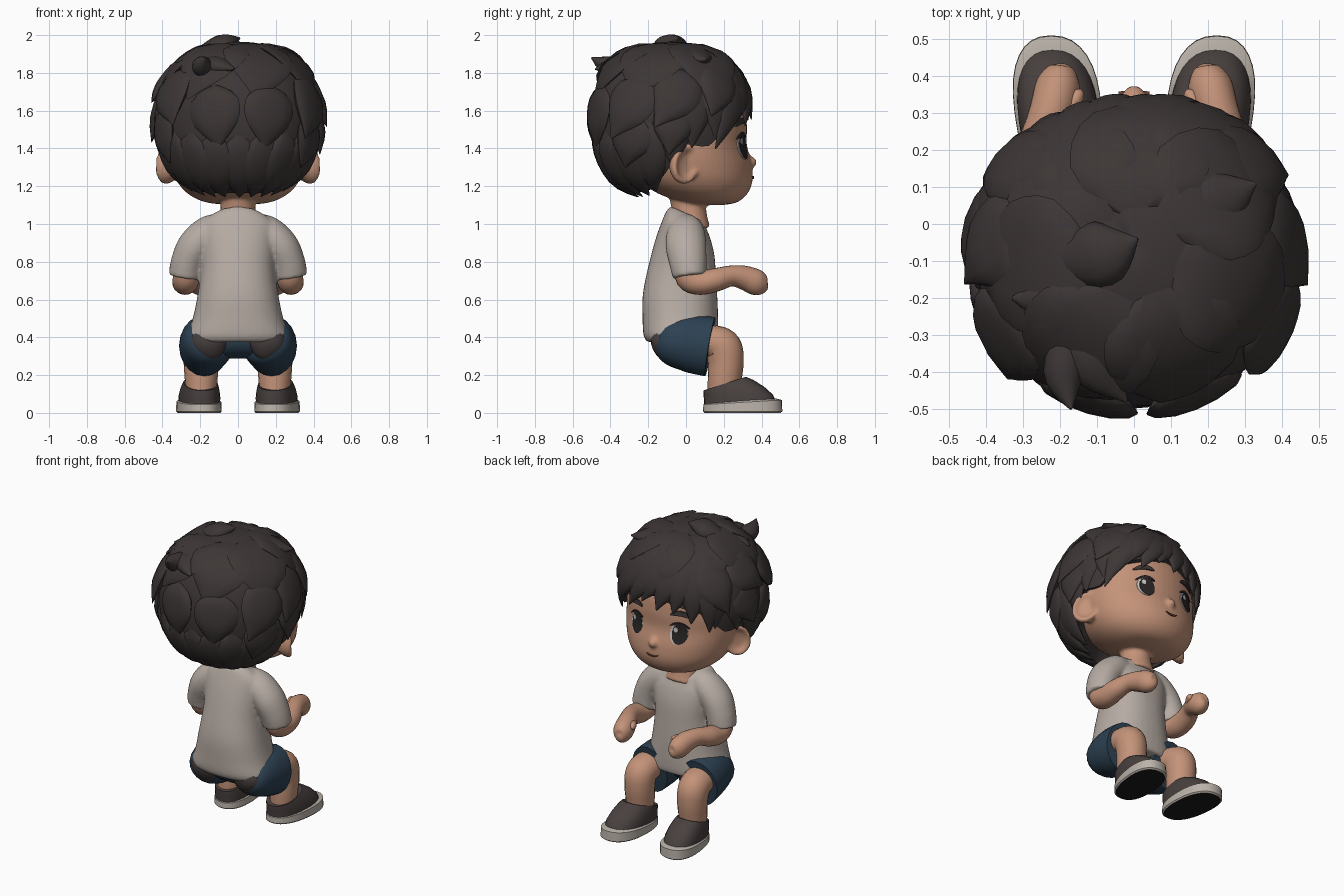
import bpy, bmesh, math, random
from mathutils import Vector as V

if "Cube" in bpy.data.objects:
    bpy.data.objects.remove(bpy.data.objects["Cube"])

random.seed(4)
TAU = math.tau
X, Y, Z = V((1, 0, 0)), V((0, 1, 0)), V((0, 0, 1))

def mat(name, r, g, b):
    m = bpy.data.materials.new(name)
    m.diffuse_color = (r, g, b, 1)
    m.use_nodes = True
    m.node_tree.nodes["Principled BSDF"].inputs["Base Color"].default_value = m.diffuse_color
    return m

HAIR = mat("dark hair", .046, .037, .036)
SKIN = mat("skin", .55, .29, .19)
SHIRT = mat("warm grey cloth", .47, .41, .37)
BLUE = mat("navy cloth", .026, .053, .085)
SHOE = mat("charcoal canvas", .065, .052, .05)
SOLE = mat("cream rubber", .5, .45, .4)
BLACK = mat("black rubber", .012, .011, .011)
EYE = mat("dark eye", .022, .018, .018)
WHITE = mat("eye white", .6, .58, .56)
LIP = mat("lip line", .16, .06, .045)

def select(obs):
    bpy.ops.object.select_all(action='DESELECT')
    for o in obs:
        o.select_set(True)
    bpy.context.view_layer.objects.active = obs[0]

def loft(name, rings, mats, rule=None, angle=40):
    """Skin a list of closed rings, close the ends and shade by angle."""
    bm = bmesh.new()
    rows = [[bm.verts.new(p) for p in r] for r in rings]
    n = len(rows[0])
    for a, b in zip(rows, rows[1:]):
        for i in range(n):
            bm.faces.new((a[i], a[(i + 1) % n], b[(i + 1) % n], b[i]))
    bm.faces.new(rows[0][::-1])
    bm.faces.new(rows[-1])
    bmesh.ops.recalc_face_normals(bm, faces=bm.faces)
    for f in bm.faces:
        f.material_index = rule(f.calc_center_median()) if rule else 0
    me = bpy.data.meshes.new(name)
    bm.to_mesh(me)
    bm.free()
    for m in mats:
        me.materials.append(m)
    ob = bpy.data.objects.new(name, me)
    bpy.context.collection.objects.link(ob)
    select([ob])
    bpy.ops.object.shade_smooth_by_angle(angle=math.radians(angle))
    return ob

def fuse(obs, voxel, smooth):
    """Join overlapping parts into one smooth skin."""
    select(obs)
    bpy.ops.object.join()
    r = obs[0].modifiers.new("fuse", 'REMESH')
    r.mode, r.voxel_size, r.use_smooth_shade = 'VOXEL', voxel, True
    obs[0].modifiers.new("soften", 'SMOOTH').iterations = smooth

def ring(c, u, v, a, b, n=24, p=2):
    """Superellipse ring around c in the plane of u and v."""
    cs = [(math.cos(TAU * i / n), math.sin(TAU * i / n)) for i in range(n)]
    return [c + u * a * math.copysign(abs(k) ** (2 / p), k) + v * b * math.copysign(abs(s) ** (2 / p), s) for k, s in cs]

def spline(pts, t):
    """Catmull-Rom sample over tuples of any length, t in 0..1."""
    f = t * (len(pts) - 1)
    i = min(int(f), len(pts) - 2)
    f -= i
    q = [pts[max(0, min(len(pts) - 1, i + k))] for k in (-1, 0, 1, 2)]
    return [.5 * (2 * b + (c - a) * f + (2 * a - 5 * b + 4 * c - d) * f * f + (3 * b - a - 3 * c + d) * f ** 3)
            for a, b, c, d in zip(*q)]

def tube(name, pts, m, ref=X, steps=5, n=20):
    """Limb along (x, y, z, radius_a, radius_b) stations."""
    N = (len(pts) - 1) * steps
    s = [spline(pts, i / N) for i in range(N + 1)]
    rings = []
    for i, q in enumerate(s):
        T = (V(s[min(i + 1, N)][:3]) - V(s[max(i - 1, 0)][:3])).normalized()
        u = (ref - T * T.dot(ref)).normalized()
        rings.append(ring(V(q[:3]), u, T.cross(u), max(q[3], .003), max(q[4], .003), n))
    return loft(name, rings, [m])

def stack(pts, steps=4, n=40, p=2, tilt=0):
    """Horizontal rings from (z, rx, cy, ry) stations."""
    N = (len(pts) - 1) * steps
    q = [spline(pts, i / N) for i in range(N + 1)]
    return [ring(V((0, c, z)), X, Y + Z * tilt * i / N, max(a, .01), max(b, .01), n, p) for i, (z, a, c, b) in enumerate(q)]

# Head, neck, nose and cupped ears
HEAD = [(1.10, .03, .14, .05), (1.115, .17, .13, .14), (1.16, .265, .09, .235), (1.23, .325, .055, .297),
        (1.32, .355, .035, .312), (1.42, .365, .03, .292), (1.53, .36, .025, .297), (1.64, .33, .02, .28),
        (1.76, .22, .01, .19)]
head = [loft("head", stack(HEAD, 4, 56), [SKIN]),
        tube("neck", [(0, .03, .97, .115, .1), (0, .02, 1.05, .095, .09), (0, 0, 1.2, .09, .1)], SKIN),
        tube("nose", [(0, .32, 1.37, .01, .01), (0, .342, 1.34, .026, .02), (0, .352, 1.322, .028, .022),
                      (0, .335, 1.295, .015, .01)], SKIN)]
for s in (1, -1):
    d, t = V((s * .8, .6, 0)), V((-s * .6, .8, 0))
    head.append(loft("ear", [ring(V((s * .34, -.03, 1.315)) + d * o, t, Z + t * .1, .088 * k, .104 * k) for o, k in
                ((-.03, .6), (.015, .9), (.04, 1), (.058, .97), (.064, .86), (.056, .72), (.042, .55), (.038, .2))], [SKIN]))
fuse(head, .01, 4)

def face_y(x, z):
    for i, (a, b) in enumerate(zip(HEAD, HEAD[1:])):
        if a[0] <= z <= b[0]:
            q = spline(HEAD, (i + (z - a[0]) / (b[0] - a[0])) / (len(HEAD) - 1))
            return q[2] + q[3] * math.sqrt(max(0, 1 - (x / q[1]) ** 2))

def patch(name, cx, cz, rx, rz, m, off, tilt=0, bend=0):
    """Thin painted oval that follows the face."""
    rings = []
    for k in (1, .75, .5, .25, .04):
        r = [(rx * k * math.cos(TAU * i / 24), rz * k * math.sin(TAU * i / 24)) for i in range(24)]
        r = [(cx + a, cz + b + tilt * a + bend * a * a) for a, b in r]
        rings.append([V((a, face_y(a, b) + off, b)) for a, b in r])
    loft(name, [[p - Y * .009 for p in rings[0]]] + rings, [m])

for s, side in ((1, "left"), (-1, "right")):
    patch(f"eye_white_{side}", s * .155, 1.41, .052, .068, WHITE, .004)
    patch(f"iris_{side}", s * .155 - .006, 1.41, .045, .065, EYE, .007)
    patch(f"eye_glint_{side}", s * .155 + .015, 1.437, .013, .016, WHITE, .010)
    patch(f"upper_lash_{side}", s * .158, 1.477, .058, .009, EYE, .009, -.1 * s, -7)
    patch(f"eyebrow_{side}", s * .165, 1.545, .062, .016, HAIR, .009, -.12 * s, -5)
patch("mouth", 0, 1.243, .042, .005, LIP, .007, 0, 6)

# Hair cap with a shaped hairline
HC = V((0, -.078, 1.54))
LINE = [(0, 1.34), (.7, 1.53), (1.1, 1.88), (1.42, 1.84), (1.62, 2.2), (1.95, 2.5), (2.4, 2.58), (3.15, 2.62)]

def wrap(phi):
    return (phi + math.pi) % TAU - math.pi

def hairline(phi):
    phi = abs(wrap(phi))
    for a, b in zip(LINE, LINE[1:]):
        if phi <= b[0]:
            return a[1] + (b[1] - a[1]) * (phi - a[0]) / (b[0] - a[0])
    return LINE[-1][1]

def hair_point(phi, th):
    d = V((math.sin(th) * math.sin(phi), math.sin(th) * math.cos(phi), math.cos(th)))
    r = sum((abs(c) / k) ** 2.25 for c, k in zip(d, (.425, .415, .425))) ** (-1 / 2.25)
    return HC + d * r * (1 - .035 * math.exp(-((wrap(phi) + .65) / .35) ** 2))

cap = [[hair_point(TAU * i / 64, hairline(TAU * i / 64) * k / 20) for i in range(64)] for k in [.1] + list(range(1, 21))]
cap += [[HC + (p - HC) * f for p in cap[-1]] for f in (.82, .6)]
loft("hair_cap", cap, [HAIR])

def lock(name, p0, t0, p1, t1, w, h, lift=.05):
    """Pointed flat lock lying on the cap."""
    prof = (.2, .7, .95, 1, .97, .85, .6, .3, .03)
    c = []
    for k in range(9):
        f = k / 8
        c.append(HC + (hair_point(p0 + (p1 - p0) * f, t0 + (t1 - t0) * f) - HC) * (.975 + lift * f * f))
    rings = []
    for k in range(9):
        T = (c[min(k + 1, 8)] - c[max(k - 1, 0)]).normalized()
        N = c[k] - HC
        N = (N - T * T.dot(N)).normalized()
        rings.append(ring(c[k], T.cross(N), N, w * prof[k], h * min(1, prof[k] * 1.3), 12))
    loft(name, rings, [HAIR], angle=60)

for i in range(7):
    p = TAU * i / 7 + random.uniform(-.1, .1)
    lock(f"crown_lock_{i}", p, .25, p + .3, 1.3, .19, .026, .05)
for i in range(15):
    p = .95 + (TAU - 1.9) * i / 14
    e = hairline(p)
    lock(f"edge_lock_{i}", p, e - .9, p + random.uniform(-.08, .08), e + (.1 if abs(p - math.pi) < 1.3 else .03), .1, .028, .03)
for i in range(8):
    p = -.92 + 1.84 * i / 7
    lock(f"fringe_lock_{i}", p * .7 - .25, .6, p + .08, hairline(p) + .1 + .07 * (i % 2), .1, .034, .05)
# Flicked locks that break up the outline
for i, (p0, t0, p1, t1, w, l) in enumerate((
        (1.3, .9, 1.75, 1.62, .13, .14), (1.9, 1.0, 2.3, 1.75, .14, .13), (1.5, 1.3, 1.6, 1.95, .11, .1),
        (2.0, 1.5, 2.2, 2.1, .12, .09), (-1.3, .8, -1.75, 1.35, .13, .13), (-2.0, .9, -2.35, 1.6, .14, .13),
        (-1.35, 1.2, -1.55, 1.8, .12, .12), (-1.9, 1.4, -2.1, 2.05, .12, .08), (.75, .8, 1.1, 1.5, .12, .1),
        (-.8, .8, -1.1, 1.55, .12, .08), (2.7, 1.1, 2.8, 1.9, .14, .05), (-2.8, 1.1, -2.9, 1.9, .14, .05))):
    lock(f"flick_{i}", p0, t0, p1, t1, w, .034, l)
# Loose tufts at the crown
for i, (a, b, c, w) in enumerate((
        ((-.16, -.2, 1.84), (-.11, -.36, 1.835), (-.02, -.48, 1.82), .085),
        ((-.16, -.24, 1.83), (-.19, -.4, 1.835), (-.17, -.5, 1.88), .055),
        ((-.2, -.1, 1.90), (-.08, -.08, 1.95), (.01, -.04, 1.985), .09),
        ((-.1, -.17, 1.88), (-.24, -.2, 1.86), (-.33, -.2, 1.86), .06),
        ((.0, -.02, 1.92), (.2, .05, 1.875), (.33, .11, 1.87), .1))):
    tube(f"tuft_{i}", [(*a, w * .6, .035), (*b, w, .055), (*c, .004, .004)], HAIR,
         ref=Z.cross(V(c) - V(a)).normalized(), n=14)

# Shirt body with a lower front collar, then sleeves fused to it
shirt = [loft("shirt", stack([(.375, .262, -.03, .175), (.40, .275, -.03, .195), (.48, .245, -.03, .2),
         (.6, .218, -.03, .198), (.75, .198, -.018, .178), (.88, .205, -.005, .155), (.97, .21, 0, .128),
         (1.025, .16, 0, .105), (1.052, .105, .012, .092)], 4, 40, 2.3, -.45), [SHIRT])]
# Shorts seat
tube("shorts_seat", [(-.2, -.03, .39, .06, .08), (-.1, -.03, .39, .12, .1), (.1, -.03, .39, .12, .1),
                     (.2, -.03, .39, .06, .08)], BLUE, ref=Y)

for s, side in ((1, "left"), (-1, "right")):
    def limb(name, pts, m):
        return tube(f"{name}_{side}", [(s * q[0], *q[1:]) for q in pts], m)
    shirt.append(limb("sleeve", [(.07, 0, .99, .07, .07), (.15, 0, .955, .092, .1), (.225, .0, .885, .094, .108),
                      (.265, .01, .80, .09, .1), (.28, .02, .72, .089, .09)], SHIRT))
    limb("arm", [(.272, .01, .8, .07, .07), (.275, .015, .715, .07, .07), (.28, .08, .69, .068, .065),
                 (.275, .16, .705, .064, .062), (.25, .24, .725, .054, .055), (.222, .31, .715, .06, .064),
                 (.205, .375, .69, .06, .068), (.195, .42, .68, .036, .046), (.193, .434, .68, .005, .006)], SKIN)
    limb("thumb", [(.20, .28, .71, .02, .03), (.165, .325, .725, .022, .026), (.15, .355, .725, .016, .018),
                   (.147, .365, .725, .003, .003)], SKIN)
    # Dark lining under the shirt tail
    limb("shirt_lining", [(.145, -.11, .45, .07, .06), (.15, -.125, .38, .1, .062), (.145, -.12, .315, .065, .04),
                          (.145, -.115, .28, .01, .01)], SHOE)
    limb("shorts_leg", [(.13, -.13, .385, .07, .06), (.145, -.09, .375, .132, .12), (.163, 0, .37, .142, .15),
                        (.174, .08, .358, .138, .157), (.178, .128, .35, .134, .158)], BLUE)
    limb("leg", [(.185, .05, .375, .1, .09), (.19, .14, .375, .098, .09), (.195, .195, .345, .096, .1),
                 (.195, .21, .27, .093, .095), (.195, .205, .18, .087, .09), (.195, .2, .09, .078, .085)], SKIN)

    # Shoe: black tread, cream sole band, canvas upper
    def shoe_ring(z, cy, ry, rx, tilt):
        pts = ring(V((0, cy, z)), X, Y + Z * tilt, rx, ry, 32, 2.35)
        return [V((s * (.205 + .09 * (q.y - .3) + q.x * (1 + .3 * (q.y - .3))), q.y, q.z)) for q in pts]
    loft(f"shoe_sole_{side}", [shoe_ring(*q) for q in ((0, .3, .2, .11, 0), (.008, .3, .21, .118, 0),
         (.056, .3, .208, .117, .06), (.064, .29, .19, .108, .06))], [SOLE, BLACK], lambda c: int(c.z < .003), 30)
    loft(f"shoe_upper_{side}", [shoe_ring(*q) for q in ((.055, .285, .19, .109, .05), (.085, .277, .182, .109, .07),
         (.115, .253, .16, .105, .15), (.14, .225, .132, .098, .26), (.155, .205, .112, .092, .32),
         (.15, .205, .09, .08, .32))], [SHOE])
fuse(shirt, .01, 8)
